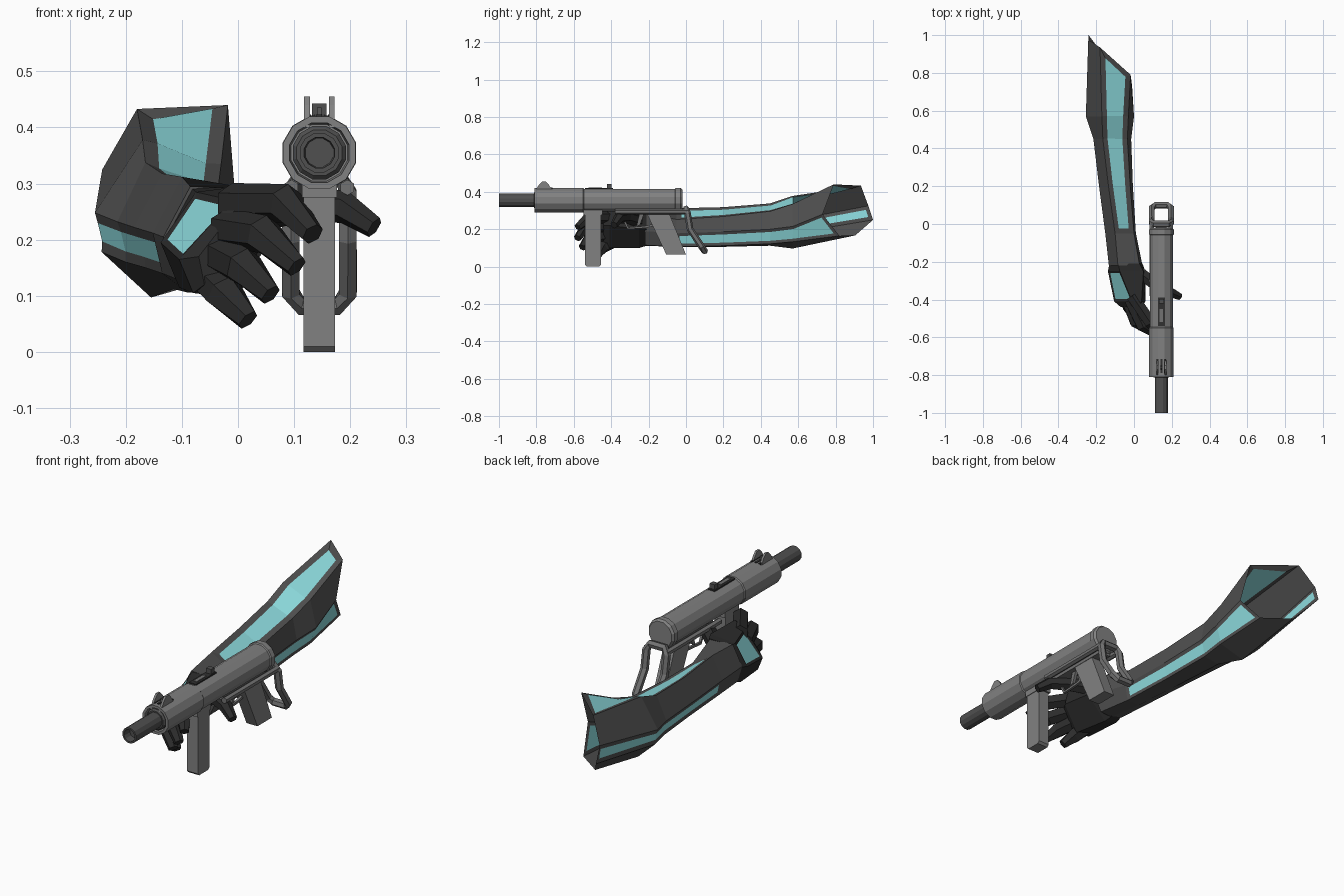
import bpy, bmesh, math
from mathutils import Vector

if "Cube" in bpy.data.objects:
    bpy.data.objects.remove(bpy.data.objects["Cube"])

def mat(name, r, g, b):
    m = bpy.data.materials.new(name)
    m.diffuse_color = (r, g, b, 1)
    m.use_nodes = True
    m.node_tree.nodes["Principled BSDF"].inputs["Base Color"].default_value = m.diffuse_color
    return m

SLEEVE = mat("sleeve charcoal", .08, .08, .08)
GLOVE = mat("glove black", .025, .025, .025)
TEAL = mat("teal panel", .27, .72, .74)
STEEL = mat("steel grey", .22, .22, .22)
FRAME = mat("frame grey", .17, .17, .17)
BARREL = mat("barrel dark grey", .08, .08, .08)
HOLE = mat("slot black", .03, .03, .03)
GX, GZ = .145, .355          # gun axis

def build(name, verts, faces, mats, panels=()):
    """Mesh from verts and faces; panels = (face indices, border) inset in the second material."""
    bm = bmesh.new()
    vs = [bm.verts.new(v) for v in verts]
    fs = [bm.faces.new([vs[i] for i in f]) for f in faces]
    bmesh.ops.recalc_face_normals(bm, faces=bm.faces)
    for group, border in panels:
        sel = [fs[i] for i in group]
        bmesh.ops.inset_region(bm, faces=sel, thickness=border, depth=-.003,
                               use_boundary=True, use_even_offset=True)
        for f in sel:
            f.material_index = 1
    me = bpy.data.meshes.new(name)
    bm.to_mesh(me)
    bm.free()
    for m in mats:
        me.materials.append(m)
    ob = bpy.data.objects.new(name, me)
    bpy.context.collection.objects.link(ob)
    return ob

def bridge(rings, n, closed=False):
    pairs = rings if closed else rings - 1
    return [(r*n+i, r*n+(i+1) % n, ((r+1) % rings)*n+(i+1) % n, ((r+1) % rings)*n+i)
            for r in range(pairs) for i in range(n)]

def prism(name, yz, x0, x1, m):
    n = len(yz)
    verts = [(x, y, z) for x in (x0, x1) for y, z in yz]
    return build(name, verts, bridge(2, n) + [tuple(range(n)), tuple(range(n, 2*n))], [m])

def box(name, x0, x1, y0, y1, z0, z1, m):
    return prism(name, [(y0, z0), (y1, z0), (y1, z1), (y0, z1)], x0, x1, m)

def lathe(name, profile, m, n=12):
    verts = [(GX + r*math.cos((i+.5)*2*math.pi/n), y, GZ + r*math.sin((i+.5)*2*math.pi/n))
             for y, r in profile for i in range(n)]
    k = len(profile)
    return build(name, verts, bridge(k, n) + [tuple(range(n)), tuple(range((k-1)*n, k*n))], [m])

def tube(name, path, radii, m, n=6, ref=(0, 0, 1), closed=False):
    p = [Vector(q) for q in path]
    k, verts = len(p), []
    for j in range(k):
        a = p[j-1] if closed or j else p[j]
        b = p[(j+1) % k] if closed or j < k-1 else p[j]
        t = (b - a).normalized()
        u = t.cross(Vector(ref)).normalized()
        w = u.cross(t)
        r = radii[min(j, len(radii)-1)]
        for i in range(n):
            a = (i+.5)*2*math.pi/n
            verts.append(p[j] + r*(u*math.cos(a) + w*math.sin(a)))
    faces = bridge(k, n, closed)
    if not closed:
        faces += [tuple(range(n)), tuple(range((k-1)*n, k*n))]
    return build(name, verts, faces, [m])

# ---- sleeve: hollow seven-sided loft, open at the elbow
# order: top-left, top-right, right, bottom-right, bottom, low-left, left
elbow = [(-.18, .935, .433), (-.018, .79, .44), (-.01, .73, .28), (-.05, .82, .165),
         (-.17, .905, .167), (-.24, 1, .25), (-.242, .975, .325)]
stations = [
    (.57, [(-.17, .378), (-.03, .335), (0, .215), (-.03, .133), (-.155, .097), (-.243, .178), (-.255, .248)]),
    (.45, [(-.165, .338), (-.035, .296), (-.015, .2), (-.035, .122), (-.115, .112), (-.2, .16), (-.215, .232)]),
    (.2, [(-.135, .318), (-.02, .268), (-.006, .187), (-.022, .112), (-.09, .106), (-.165, .15), (-.185, .222)]),
    (-.05, [(-.1, .312), (0, .252), (.01, .178), (-.005, .106), (-.07, .105), (-.135, .14), (-.152, .212)]),
    (-.22, [(-.085, .295), (.03, .29), (.045, .19), (.01, .115), (-.05, .112), (-.11, .13), (-.133, .205)])]
verts = elbow + [(x, y, z) for y, ring in stations for x, z in ring]
strips = [([r*7 + side for r in range(4)], border) for side, border in ((0, .027), (2, .016), (5, .019))]
build("sleeve", verts, bridge(6, 7) + [tuple(range(35, 42))], [SLEEVE, TEAL], strips)

# ---- hand with teal plate on its back
hand = [(-.21, [(-.083, .292), (.03, .295), (.045, .2), (-.05, .112), (-.105, .13), (-.13, .205)]),
        (-.25, [(-.075, .285), (.05, .295), (.06, .2), (-.04, .1), (-.105, .115), (-.138, .195)]),
        (-.41, [(-.01, .27), (.04, .3), (.06, .22), (-.01, .1), (-.08, .105), (-.105, .165)]),
        (-.44, [(0, .26), (.03, .28), (.04, .22), (-.01, .13), (-.06, .12), (-.07, .17)])]
verts = [(x, y, z) for y, ring in hand for x, z in ring]
build("hand", verts, bridge(4, 6) + [tuple(range(6)), tuple(range(18, 24))],
      [GLOVE, TEAL], [([11], .012)])

# ---- fingers and thumb
for name, path in {
    "index_finger": [(-.01, -.38, .265), (.085, -.52, .265), (.133, -.58, .21)],
    "middle_finger": [(-.02, -.4, .22), (.045, -.54, .21), (.105, -.58, .152)],
    "ring_finger": [(-.04, -.39, .18), (.01, -.52, .152), (.058, -.555, .102)],
    "little_finger": [(-.06, -.37, .145), (-.025, -.445, .105), (.018, -.475, .057)],
    "thumb": [(.02, -.25, .245), (.11, -.32, .265), (.19, -.36, .258), (.243, -.385, .222)],
}.items():
    tube(name, path, [.036, .035, .021] if name != "thumb" else [.036, .034, .029, .02], GLOVE)

# ---- receiver, rear cap, barrel
lathe("receiver", [(-.775, .052), (-.81, .055), (-.81, .067), (-.55, .067), (-.545, .063), (-.05, .063)], STEEL)
lathe("rear_cap", [(-.06, .062), (-.055, .068), (-.03, .068), (-.02, .06)], STEEL)
lathe("barrel_collar", [(-.77, .049), (-.805, .049), (-.812, .042)], BARREL)
lathe("barrel", [(-.78, .036), (-1, .036), (-1, .028), (-.96, .026)], BARREL)

# ---- magazine, trigger group, grip
prism("magazine", [(-.54, .3), (-.54, .01), (-.53, 0), (-.465, 0), (-.455, .01), (-.455, .3)], .117, .173, STEEL)
box("magazine_well", .114, .176, -.548, -.447, .275, .305, STEEL)
box("trigger_housing", .115, .175, -.36, -.03, .278, .31, FRAME)
prism("grip", [(-.21, .285), (-.09, .285), (0, .064), (-.105, .064)], .117, .173, STEEL)
prism("trigger", [(-.25, .28), (-.225, .28), (-.245, .225), (-.265, .215)], .138, .152, FRAME)
tube("trigger_guard", [(GX, -.16, .225), (GX, -.22, .212), (GX, -.31, .205), (GX, -.35, .285)],
     [.008], FRAME, 4, (1, 0, 0))

# ---- folded wire stock
half = [(.108, 0, .31), (.094, .008, .285), (.094, .022, .2), (.094, .085, .105), (.112, .1, .083)]
loop = half + [(2*GX - x, y, z) for x, y, z in reversed(half)]
tube("stock_loop", loop, [.018], FRAME, 6, (0, 1, .3), True)
for side in (-1, 1):
    x = GX + side*.05
    tube("stock_rod", [(x, -.38, .293), (x, .01, .293)], [.014], FRAME)

    # front sight ears
    x = GX + side*.022
    prism("front_sight_ear", [(-.81, .4), (-.785, .44), (-.77, .455), (-.75, .455), (-.735, .44), (-.71, .4)],
          x - .005, x + .005, STEEL)

# ---- sights, bolt opening and top vents
prism("front_sight_post", [(-.775, .41), (-.765, .436), (-.755, .436), (-.745, .41)], .141, .149, BARREL)
box("rear_sight", .132, .158, -.422, -.398, .41, .443, BARREL)
box("bolt_slot", .127, .163, -.54, -.39, .414, .421, HOLE)
box("bolt_block", .136, .154, -.52, -.45, .414, .424, FRAME)
for dx in (-.02, 0, .02):
    box("top_vent", GX + dx - .005, GX + dx + .005, -.79, -.715, .415, .423, HOLE)
